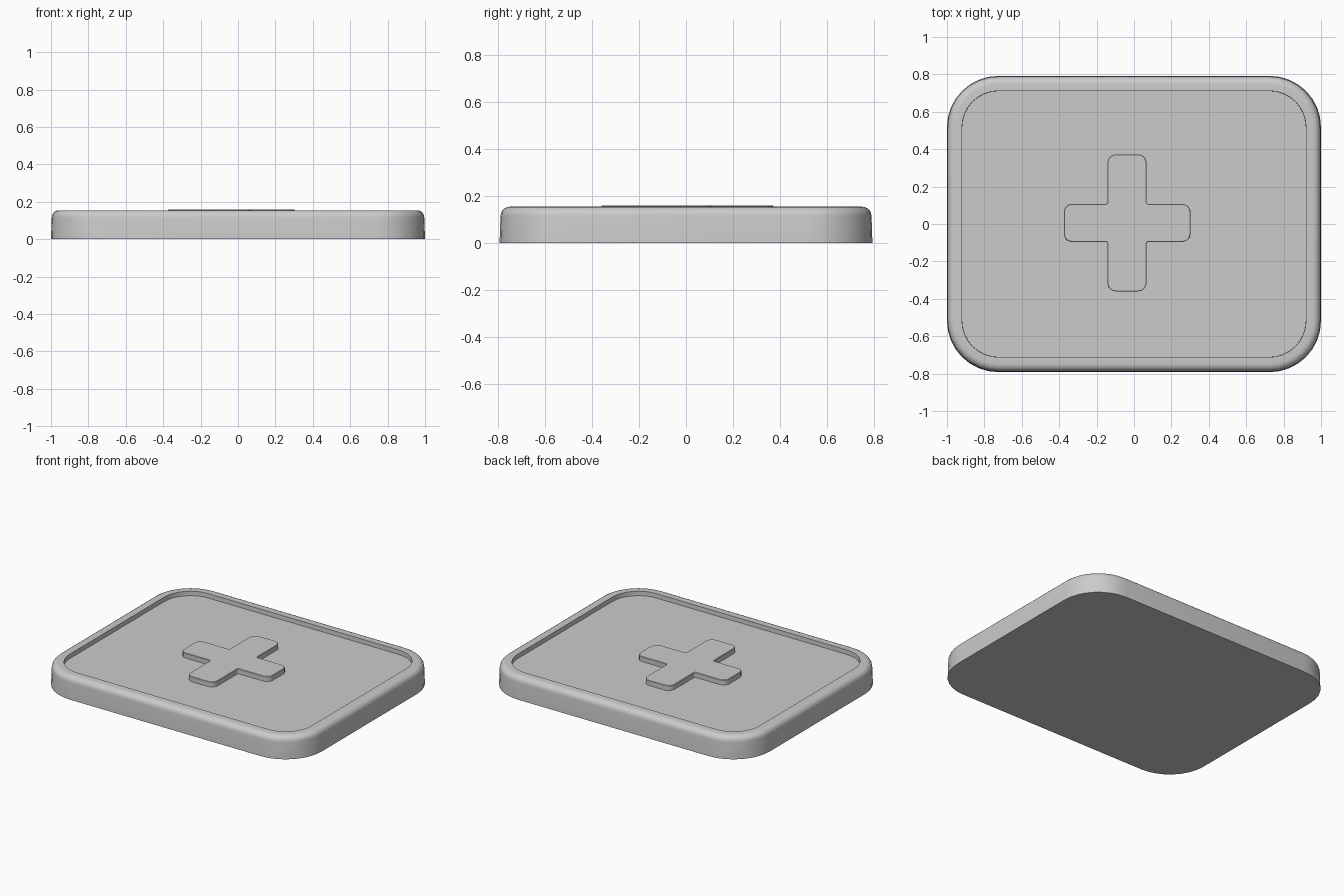
import bpy, bmesh, math
from mathutils import Vector

if "Cube" in bpy.data.objects:
    bpy.data.objects.remove(bpy.data.objects["Cube"])

grey = bpy.data.materials.new("light_grey")
grey.diffuse_color = (0.6, 0.6, 0.6, 1)
grey.use_nodes = True
grey.node_tree.nodes["Principled BSDF"].inputs["Base Color"].default_value = grey.diffuse_color


def rounded(points, radii, segs):
    """Round each corner of a counter-clockwise polygon with an arc."""
    out = []
    n = len(points)
    for i, p in enumerate(points):
        p = Vector(p)
        a = (Vector(points[i - 1]) - p).normalized()
        b = (Vector(points[(i + 1) % n]) - p).normalized()
        r = radii[i]
        centre = p + (a + b) * r          # right-angled corners
        for k in range(segs + 1):
            t = math.pi / 2 * k / segs
            out.append(centre - b * r * math.cos(t) - a * r * math.sin(t))
    return out


def skin(name, rings, cap_bottom):
    """Join (outline, z) rings into a capped shell."""
    bm = bmesh.new()
    loops = [[bm.verts.new((p.x, p.y, z)) for p in pts] for pts, z in rings]
    for lo, hi in zip(loops, loops[1:]):
        n = len(lo)
        for i in range(n):
            j = (i + 1) % n
            bm.faces.new((lo[i], lo[j], hi[j], hi[i]))
    bm.faces.new(loops[-1])
    if cap_bottom:
        bm.faces.new(loops[0][::-1])
    me = bpy.data.meshes.new(name)
    bm.to_mesh(me)
    bm.free()
    me.materials.append(grey)
    ob = bpy.data.objects.new(name, me)
    bpy.context.collection.objects.link(ob)
    bpy.ops.object.select_all(action='DESELECT')
    bpy.context.view_layer.objects.active = ob
    ob.select_set(True)
    bpy.ops.object.shade_smooth_by_angle(angle=math.radians(35))
    return ob


# Tray: wall, rounded rim, recessed floor
def tray_ring(inset):
    x, y = 1.0 - inset, 0.792 - inset
    return rounded([(-x, -y), (x, -y), (x, y), (-x, y)], [0.275 - inset] * 4, 8)


R, TOP, FLOOR = 0.04, 0.155, 0.125
rings = [(tray_ring(0), 0)]
for k in range(6):
    t = math.pi / 2 * k / 5
    rings.append((tray_ring(0.004 + R * (1 - math.cos(t))), TOP - R + R * math.sin(t)))
rings += [(tray_ring(0.08), TOP), (tray_ring(0.081), FLOOR)]
skin("tray", rings, True)


# Raised plus shape on the floor, slightly left of centre
def plus_ring(d):
    x0, x1, x2, x3 = -0.375 + d, -0.142 + d, 0.067 - d, 0.302 - d
    y0, y1, y2, y3 = -0.36 + d, -0.096 + d, 0.108 - d, 0.372 - d
    pts = [(x1, y0), (x2, y0), (x2, y1), (x3, y1), (x3, y2), (x2, y2),
           (x2, y3), (x1, y3), (x1, y2), (x0, y2), (x0, y1), (x1, y1)]
    o, c = 0.045 - d, 0.01 + d
    return rounded(pts, [o, o, c] * 4, 5)


skin("plus_emblem", [(plus_ring(0), FLOOR), (plus_ring(0), 0.157),
                     (plus_ring(0.003), 0.16)], False)
